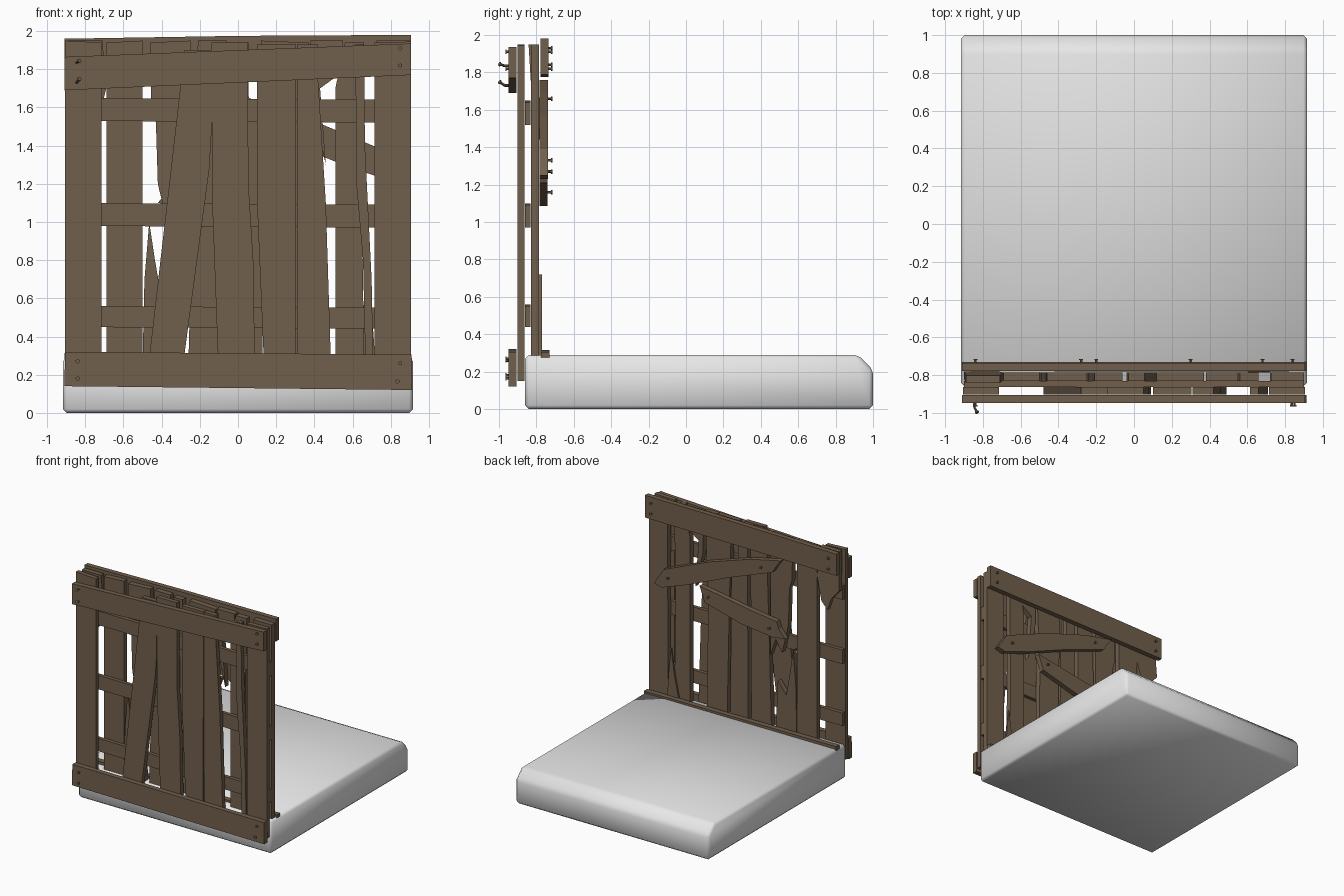
import bpy, bmesh, math
from mathutils import Vector, Matrix

def material(name, rgb):
    m = bpy.data.materials.new(name)
    m.diffuse_color = (*rgb, 1)
    return m

WOOD = material("weathered brown wood", (0.165, 0.115, 0.072))
STONE = material("pale floor", (0.8, 0.8, 0.8))

def finish(name, bm, mat):
    bmesh.ops.recalc_face_normals(bm, faces=bm.faces[:])
    me = bpy.data.meshes.new(name)
    bm.to_mesh(me)
    bm.free()
    me.materials.append(mat)
    ob = bpy.data.objects.new(name, me)
    bpy.context.collection.objects.link(ob)
    return ob

def plank(name, pts, y0, y1, lean=0.0):
    """Board cut from an x-z outline; lean shifts y with height."""
    bm = bmesh.new()
    zmid = sum(p[1] for p in pts) / len(pts)
    face = bm.faces.new([bm.verts.new((x, y0 + lean * (z - zmid), z)) for x, z in pts])
    r = bmesh.ops.extrude_face_region(bm, geom=[face])
    bmesh.ops.translate(bm, vec=(0, y1 - y0, 0),
                        verts=[v for v in r["geom"] if isinstance(v, bmesh.types.BMVert)])
    return finish(name, bm, WOOD)

def nail(name, path, r=0.009):
    """Six-sided nail following a short path, with a flat head at the end."""
    bm = bmesh.new()
    path = [Vector(p) for p in path]
    d = (path[-1] - path[-2]).normalized()
    segs = [(a, b, r) for a, b in zip(path, path[1:])]
    segs.append((path[-1] - d * 0.006, path[-1], r * 1.7))
    for a, b, rad in segs:
        rot = (b - a).to_track_quat('Z', 'Y').to_matrix().to_4x4()
        bmesh.ops.create_cone(bm, cap_ends=True, segments=6, radius1=rad, radius2=rad,
                              depth=(b - a).length, matrix=Matrix.Translation((a + b) / 2) @ rot)
    finish(name, bm, WOOD)

# Floor slab: side profile swept across x, with softened edges
bm = bmesh.new()
prof = [(-0.86, 0), (1.0, 0), (1.0, 0.21), (0.92, 0.29), (-0.86, 0.29)]
f = bm.faces.new([bm.verts.new((-0.917, y, z)) for y, z in prof])
r = bmesh.ops.extrude_face_region(bm, geom=[f])
bmesh.ops.translate(bm, vec=(1.834, 0, 0),
                    verts=[v for v in r["geom"] if isinstance(v, bmesh.types.BMVert)])
bmesh.ops.bevel(bm, geom=bm.edges[:], offset=0.02, segments=1, affect='EDGES')
slab = finish("floor_slab", bm, STONE)
bpy.context.view_layer.objects.active = slab
slab.select_set(True)
bpy.ops.object.shade_smooth_by_angle(angle=math.radians(60))
slab.select_set(False)

# Front and back rails
plank("front_top_rail", [(-0.91, 1.69), (0.905, 1.77), (0.905, 1.935), (-0.91, 1.865)], -0.948, -0.905)
plank("front_bottom_rail", [(-0.91, 0.14), (0.912, 0.12), (0.91, 0.305), (-0.905, 0.32)], -0.948, -0.905)
plank("back_top_rail", [(-0.91, 1.775), (0.905, 1.79), (0.905, 1.98), (0, 1.975), (-0.91, 1.96)], -0.778, -0.735)
plank("back_bottom_rail", [(-0.91, 0.25), (0.91, 0.25), (0.91, 0.305), (-0.91, 0.315)], -0.775, -0.73)

# Horizontal slats between the two plank layers
for i, (a, b) in enumerate([(0.45, 0.56), (0.98, 1.1), (1.53, 1.65)]):
    plank(f"middle_slat_{i}", [(-0.9, a), (0.9, a - 0.01), (0.9, b - 0.01), (-0.9, b)], -0.862, -0.832)

# Front layer of upright planks
front = [
    [(-0.905, 0.15), (-0.715, 0.15), (-0.715, 1.94), (-0.905, 1.95)],
    [(-0.48, 0.16), (-0.3, 0.16), (-0.15, 1.28), (-0.14, 1.45), (-0.14, 1.9), (-0.28, 1.9), (-0.36, 1.2)],
    [(-0.1, 0.16), (0.09, 0.16), (0.08, 0.8), (0.055, 1.2), (0.05, 1.94), (-0.14, 1.94), (-0.135, 1.1)],
    [(0.14, 0.16), (0.3, 0.16), (0.305, 1.93), (0.1, 1.93), (0.1, 1.1)],
    [(0.31, 0.16), (0.49, 0.16), (0.46, 1.1), (0.42, 1.74), (0.42, 1.93), (0.31, 1.93)],
    [(0.67, 0.16), (0.71, 0.16), (0.7, 0.7), (0.665, 1.4), (0.66, 1.93), (0.615, 1.93), (0.62, 1.2), (0.655, 0.8)],
    [(0.715, 0.15), (0.905, 0.15), (0.905, 1.945), (0.715, 1.94)],
]
for i, p in enumerate(front):
    plank(f"front_plank_{i}", p, -0.902, -0.864)

# Back layer of upright planks, several split or snapped
back = [
    [(-0.69, 0.26), (-0.5, 0.26), (-0.5, 1.95), (-0.69, 1.94)],
    [(-0.43, 1.52), (-0.42, 1.2), (-0.36, 0.95), (-0.3, 1.05), (-0.25, 0.9), (-0.25, 1.95), (-0.46, 1.94), (-0.455, 1.6)],
    [(-0.5, 0.26), (-0.3, 0.26), (-0.32, 0.7), (-0.4, 0.6), (-0.435, 0.8), (-0.465, 1.0), (-0.49, 0.7)],
    [(-0.26, 0.26), (-0.07, 0.26), (-0.06, 1.95), (-0.21, 1.95), (-0.24, 1.0)],
    [(-0.04, 0.26), (0.13, 0.26), (0.12, 1.5), (0.055, 1.66), (0.055, 1.94), (-0.03, 1.94)],
    [(0.16, 0.26), (0.35, 0.26), (0.34, 1.2), (0.37, 1.94), (0.12, 1.95), (0.14, 1.2)],
    [(0.46, 1.3), (0.43, 1.7), (0.54, 1.78), (0.55, 1.95), (0.38, 1.95), (0.39, 1.6)],
    [(0.51, 0.26), (0.66, 0.26), (0.65, 1.1), (0.66, 1.94), (0.56, 1.94), (0.51, 1.7)],
    [(0.72, 0.26), (0.9, 0.26), (0.9, 1.95), (0.725, 1.95)],
]
for i, p in enumerate(back):
    plank(f"back_plank_{i}", p, -0.83, -0.785)
plank("snapped_stub_top", [(-0.89, 1.95), (-0.9, 1.62), (-0.83, 1.54), (-0.8, 1.44), (-0.74, 1.5),
                           (-0.69, 1.7), (-0.71, 1.95)], -0.825, -0.785, -0.06)
plank("snapped_stub_bottom", [(0.6, 0.26), (0.72, 0.26), (0.7, 0.55), (0.68, 0.72), (0.65, 0.5)], -0.785, -0.77)

# Diagonal patch boards nailed on the back
plank("upper_patch_board", [(0.82, 1.25), (0.73, 1.39), (0.3, 1.57), (-0.1, 1.7), (-0.38, 1.76),
                            (-0.33, 1.69), (-0.3, 1.64), (0.1, 1.49), (0.5, 1.32), (0.75, 1.23)], -0.782, -0.738)
plank("lower_patch_board", [(0.39, 1.34), (0.2, 1.31), (-0.1, 1.26), (-0.34, 1.23), (-0.36, 1.17),
                            (-0.42, 1.1), (-0.3, 1.085), (0, 1.12), (0.34, 1.21)], -0.782, -0.74)

# Nails: bent ones front left, short ones elsewhere
for i, (z, dz) in enumerate([(1.835, -0.01), (1.73, -0.02)]):
    nail(f"bent_nail_{i}", [(-0.845, -0.93, z), (-0.845, -0.97, z), (-0.83, -0.998, z + dz * -1)], 0.007)
for i, (x, z) in enumerate([(0.85, 1.91), (0.85, 1.82), (-0.84, 0.27), (-0.84, 0.18), (0.85, 0.26), (0.835, 0.165)]):
    nail(f"front_nail_{i}", [(x, -0.93, z), (x, -0.965, z)], 0.007)
for i, (x, z) in enumerate([(0.84, 1.93), (0.84, 1.84), (-0.84, 1.91), (-0.84, 1.82),
                            (0.68, 1.33), (-0.2, 1.66), (0.3, 1.27), (-0.28, 1.16)]):
    nail(f"back_nail_{i}", [(x, -0.76, z), (x, -0.715, z)], 0.007)
